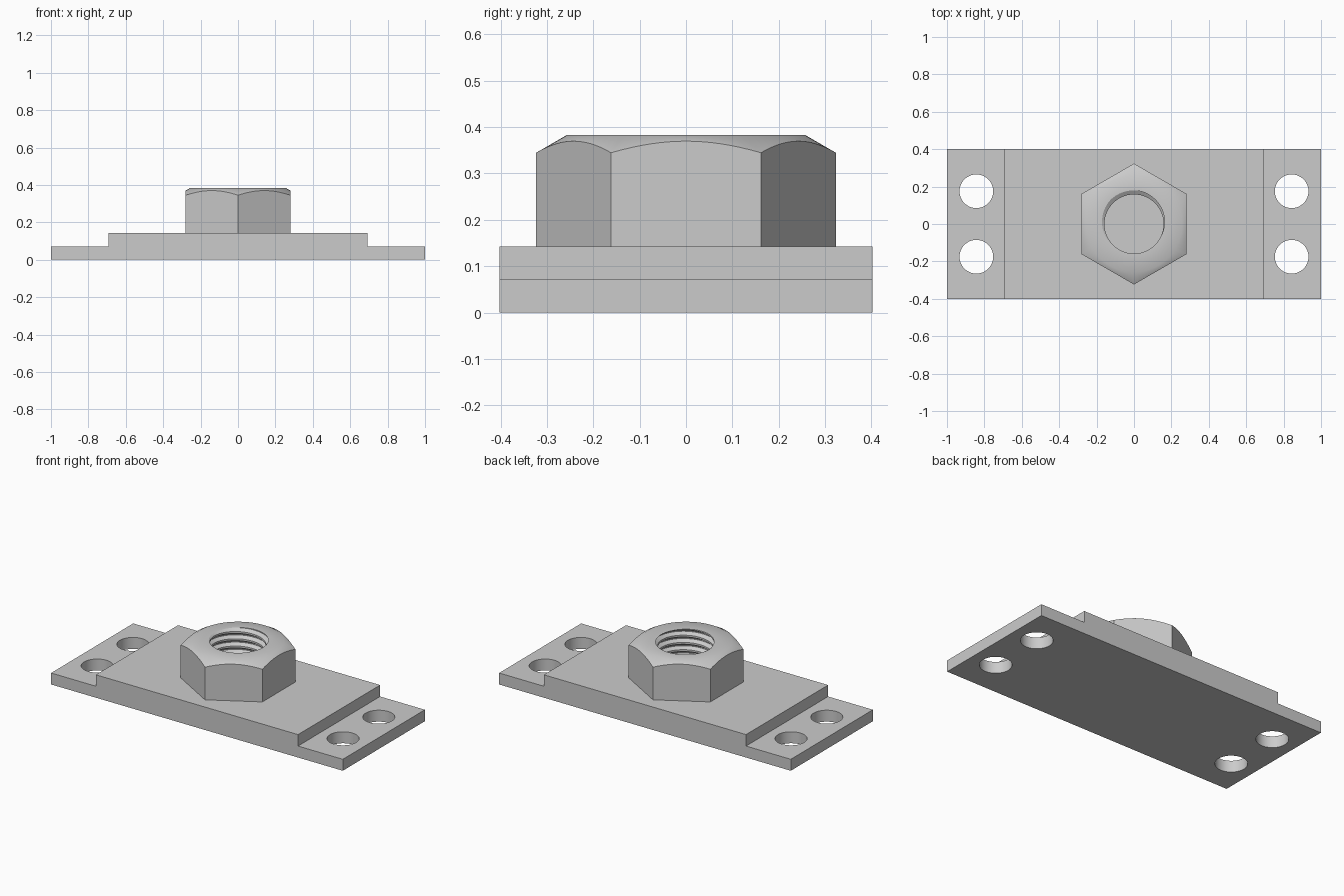
import bpy, bmesh, math
from mathutils import Matrix

if "Cube" in bpy.data.objects:
    bpy.data.objects.remove(bpy.data.objects["Cube"])

steel = bpy.data.materials.new("plain_grey_steel")
steel.use_nodes = True
GREY = (0.6, 0.6, 0.6, 1)
steel.diffuse_color = GREY
steel.node_tree.nodes["Principled BSDF"].inputs["Base Color"].default_value = GREY


def finish(bm, name):
    bmesh.ops.recalc_face_normals(bm, faces=bm.faces)
    mesh = bpy.data.meshes.new(name)
    bm.to_mesh(mesh)
    bm.free()
    mesh.materials.append(steel)
    obj = bpy.data.objects.new(name, mesh)
    bpy.context.collection.objects.link(obj)
    return obj


def smooth(obj, degrees):
    bpy.ops.object.select_all(action='DESELECT')
    obj.select_set(True)
    bpy.context.view_layer.objects.active = obj
    bpy.ops.object.shade_smooth_by_angle(angle=math.radians(degrees))


# Stepped base plate: front profile extruded along y
PLATE_TOP, STEP, HALF_DEPTH = 0.142, 0.071, 0.402
half = [(1, 0), (1, STEP), (0.693, STEP), (0.693, PLATE_TOP)]
outline = half + [(-x, z) for x, z in reversed(half)]
bm = bmesh.new()
face = bm.faces.new([bm.verts.new((x, -HALF_DEPTH, z)) for x, z in outline])
ext = bmesh.ops.extrude_face_region(bm, geom=[face])
bmesh.ops.translate(bm, vec=(0, 2 * HALF_DEPTH, 0),
                    verts=[v for v in ext["geom"] if isinstance(v, bmesh.types.BMVert)])
plate = finish(bm, "base_plate")

# Four bolt holes through the thin ends
bm = bmesh.new()
for x in (-0.843, 0.843):
    for y in (-0.175, 0.175):
        bmesh.ops.create_cone(bm, cap_ends=True, segments=64, radius1=0.09, radius2=0.09,
                              depth=0.5, matrix=Matrix.Translation((x, y, 0)))
cutter = finish(bm, "bolt_hole_cutter")
cutter.hide_render = True
bpy.context.view_layer.objects.active = plate
cut = plate.modifiers.new("bolt_holes", 'BOOLEAN')
cut.object = cutter
cut.solver = 'EXACT'
bpy.ops.object.modifier_apply(modifier=cut.name)
bpy.data.objects.remove(cutter)
smooth(plate, 30)

# Hex nut with chamfered crown and helical thread
SEGMENTS, BOTTOM, TOP = 96, 0.135, 0.383
APOTHEM, CROWN = 0.28, 0.257
MINOR, MAJOR, PITCH = 0.158, 0.18, 0.045
THREAD = [(0, MINOR), (0.25, MINOR), (0.56, MAJOR), (0.69, MAJOR), (1, MINOR)]
ROOT_ANGLE = math.radians(110)     # where the thread groove runs out at the top
START = TOP - PITCH * (0.625 + ROOT_ANGLE / math.tau)


def thread_radius(angle, z):
    t = ((z - START) / PITCH - angle / math.tau) % 1
    for (t0, r0), (t1, r1) in zip(THREAD, THREAD[1:]):
        if t <= t1:
            return r0 + (r1 - r0) * (t - t0) / (t1 - t0)


def nut_section(angle):
    section = []
    for turn in range(-8, 4):
        for t, _ in THREAD[:-1]:
            z = START + PITCH * (turn + t + angle / math.tau)
            z = min(max(z, BOTTOM), TOP)
            section.append((thread_radius(angle, z), z))
    sector = math.pi / 3
    hexagon = APOTHEM / math.cos((angle + sector / 2) % sector - sector / 2)
    shoulder = TOP - (hexagon - CROWN) * math.tan(math.radians(30))
    return section + [(CROWN, TOP), (hexagon, shoulder), (hexagon, BOTTOM)]


bm = bmesh.new()
columns = []
for i in range(SEGMENTS + 1):
    a = math.tau * i / SEGMENTS
    columns.append([bm.verts.new((r * math.cos(a), r * math.sin(a), z))
                    for r, z in nut_section(a)])
for left, right in zip(columns, columns[1:]):
    for k in range(len(left)):
        bm.faces.new((left[k - 1], right[k - 1], right[k], left[k]))
bmesh.ops.remove_doubles(bm, verts=bm.verts, dist=0.00005)
nut = finish(bm, "threaded_hex_nut")
smooth(nut, 31)
